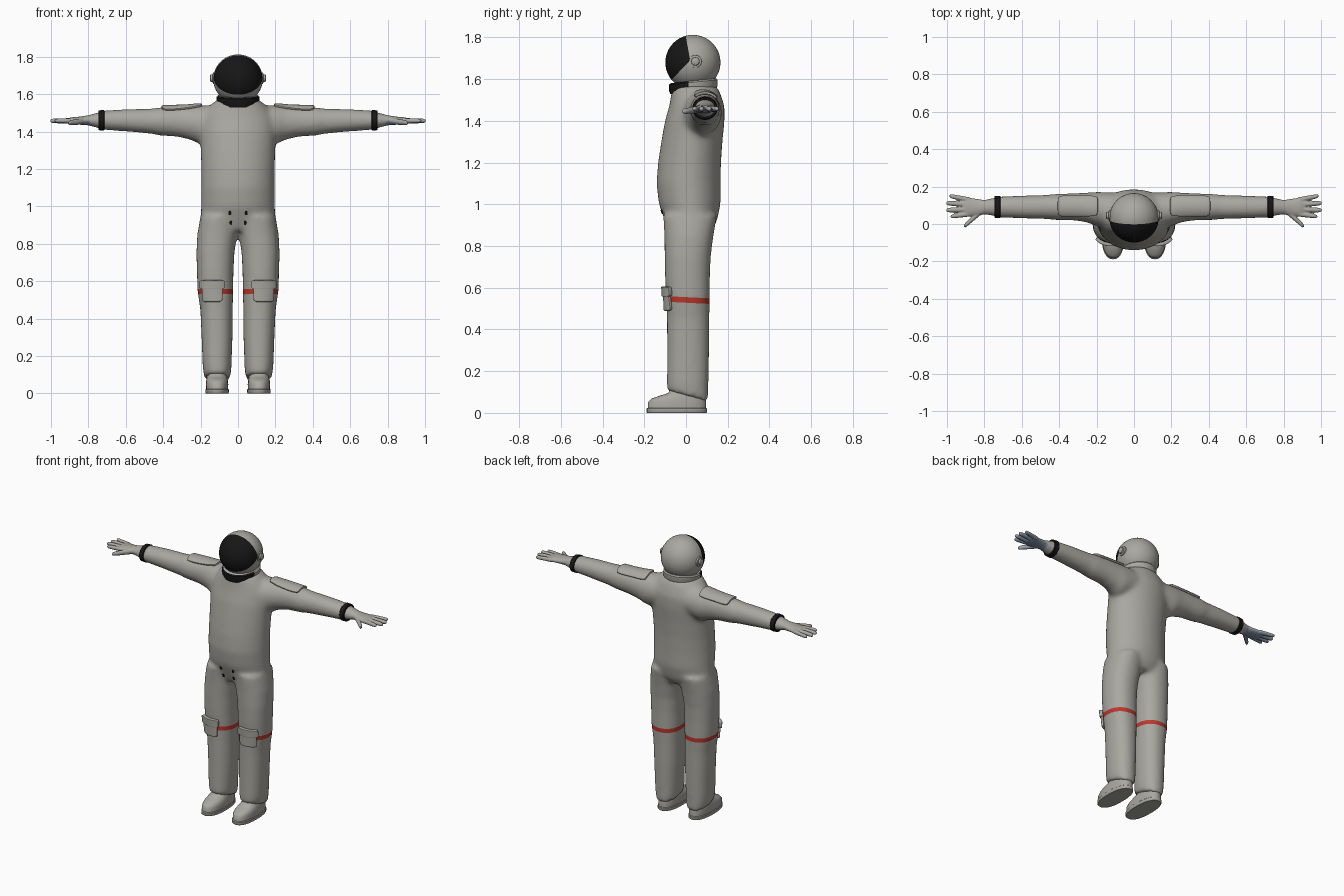
import bpy, bmesh, math
from mathutils import Vector
from mathutils.bvhtree import BVHTree

old = bpy.data.objects.get("Cube")
if old:
    bpy.data.objects.remove(old, do_unlink=True)


def material(name, rgb):
    m = bpy.data.materials.new(name)
    m.use_nodes = True
    m.diffuse_color = (*rgb, 1)
    m.node_tree.nodes["Principled BSDF"].inputs["Base Color"].default_value = (*rgb, 1)
    return m


SUIT = material("suit_grey", (0.40, 0.39, 0.355))
BLACK = material("black", (0.008, 0.008, 0.008))
RED = material("stripe_red", (0.5, 0.04, 0.025))
PALM = material("palm_blue_grey", (0.22, 0.28, 0.37))


def loft(bm, sections, axis="z", side=1, sides=32, power=1.0):
    """Closed tube; section = (position, centre a, centre b, radius a, radius b, tilt)."""
    rings = []
    for pos, ca, cb, ra, rb, *tilt in sections:
        ring = []
        for i in range(sides):
            t = math.tau * i / sides
            c, s = math.cos(t), math.sin(t)
            a = ca + ra * math.copysign(abs(c) ** power, c)
            b = cb + rb * math.copysign(abs(s) ** power, s)
            p = pos + (tilt[0] * s if tilt else 0)
            x, y, z = (a, b, p) if axis == "z" else (p, a, b)
            ring.append(bm.verts.new((side * x, y, z)))
        rings.append(ring)
    for lo, hi in zip(rings, rings[1:]):
        for i in range(sides):
            j = (i + 1) % sides
            bm.faces.new((lo[i], lo[j], hi[j], hi[i]))
    bm.faces.new(rings[0])
    bm.faces.new(rings[-1])


def activate(ob):
    for o in bpy.context.selected_objects:
        o.select_set(False)
    ob.select_set(True)
    bpy.context.view_layer.objects.active = ob


def make(name, bm, mats, recalc=True):
    if recalc:
        bmesh.ops.recalc_face_normals(bm, faces=bm.faces[:])
    me = bpy.data.meshes.new(name)
    bm.to_mesh(me)
    bm.free()
    ob = bpy.data.objects.new(name, me)
    bpy.context.collection.objects.link(ob)
    for m in mats:
        me.materials.append(m)
    return ob


def finish(ob, angle=40):
    activate(ob)
    for m in list(ob.modifiers):
        bpy.ops.object.modifier_apply(modifier=m.name)
    bpy.ops.object.shade_smooth_by_angle(angle=math.radians(angle))


def fuse(ob, voxel, rounds):
    r = ob.modifiers.new("fuse", "REMESH")
    r.mode, r.voxel_size = "VOXEL", voxel
    s = ob.modifiers.new("soften", "SMOOTH")
    s.factor, s.iterations = 0.5, rounds
    finish(ob, 60)


SIDES = (("left", 1), ("right", -1))

# Suit body: torso, arms and legs fused into one skin
bm = bmesh.new()
loft(bm, [(0.87, 0, 0.02, 0.16, 0.1), (0.92, 0, 0.024, 0.2, 0.125), (1.0, 0, 0.018, 0.198, 0.148),
          (1.1, 0, 0.012, 0.197, 0.154), (1.2, 0, 0.017, 0.197, 0.151), (1.3, 0, 0.028, 0.2, 0.147),
          (1.4, 0, 0.042, 0.205, 0.143), (1.47, 0, 0.052, 0.2, 0.133),
          (1.53, 0, 0.048, 0.16, 0.118), (1.57, 0, 0.038, 0.115, 0.108)])
for _, s in SIDES:
    loft(bm, [(0, 0.065, 1.45, 0.1, 0.09), (0.2, 0.08, 1.435, 0.092, 0.105),
              (0.25, 0.088, 1.445, 0.08, 0.091), (0.32, 0.092, 1.452, 0.073, 0.081),
              (0.43, 0.091, 1.454, 0.07, 0.075), (0.45, 0.091, 1.455, 0.066, 0.069),
              (0.6, 0.091, 1.46, 0.062, 0.06), (0.735, 0.091, 1.46, 0.056, 0.051)], "x", s)
    loft(bm, [(0.08, 0.11, 0.007, 0.07, 0.1, -0.027), (0.14, 0.112, 0.008, 0.077, 0.1, -0.01),
              (0.3, 0.112, 0.01, 0.083, 0.101), (0.45, 0.115, 0.01, 0.087, 0.102),
              (0.55, 0.121, 0.01, 0.096, 0.105), (0.65, 0.122, 0.007, 0.098, 0.108),
              (0.75, 0.121, 0.008, 0.102, 0.111), (0.85, 0.111, 0.014, 0.107, 0.118),
              (0.95, 0.1, 0.02, 0.1, 0.13)], "z", s, power=0.9)
body = make("suit_body", bm, [SUIT, RED])
fuse(body, 0.012, 14)

# Red stripe cut around both legs above the knee
bm = bmesh.new()
bm.from_mesh(body.data)
low, high, lean = 0.528, 0.555, Vector((0, 0.05, 1))
for z in (low, high):
    bmesh.ops.bisect_plane(bm, geom=bm.verts[:] + bm.edges[:] + bm.faces[:],
                           plane_co=(0, 0, z), plane_no=lean)
for f in bm.faces:
    f.material_index = int(low < f.calc_center_median().dot(lean) < high)
bm.to_mesh(body.data)
skin = BVHTree.FromBMesh(bm)
bm.free()


def patch(name, centre, size, ray, thick, mat, cells=10, lift=0.0):
    """Plate laid on the suit by projecting a grid along the ray."""
    bm = bmesh.new()
    bmesh.ops.create_grid(bm, x_segments=cells, y_segments=cells, size=1)
    ray = Vector(ray)
    for v in bm.verts:
        u, w = v.co.x * (1 - 0.07 * v.co.y ** 6), v.co.y * (1 - 0.07 * v.co.x ** 6)
        across = Vector((0, 0, 1)) if ray.y else Vector((0, 1, 0))
        p = Vector(centre) + Vector((u * size[0] / 2, 0, 0)) + across * w * size[1] / 2
        hit = skin.ray_cast(p, ray)[0]
        v.co = (hit or p) - ray * lift
    ob = make(name, bm, [mat], recalc=False)
    sol = ob.modifiers.new("thickness", "SOLIDIFY")
    sol.thickness, sol.offset = thick, 1
    bev = ob.modifiers.new("edge", "BEVEL")
    bev.width, bev.segments = min(0.006, thick * 0.4), 2
    finish(ob)


BACK, DOWN = (0, 1, 0), (0, 0, -1)
for name, s in SIDES:
    # Shoulder patch, knee pocket with flap, and waist fasteners
    patch(name + "_shoulder_patch", (s * 0.3, 0.095, 2), (0.215, 0.1), DOWN, 0.013, SUIT)
    patch(name + "_knee_pocket", (s * 0.135, -1, 0.545), (0.1, 0.112), BACK, 0.016, SUIT)
    patch(name + "_pocket_flap", (s * 0.135, -1, 0.582), (0.114, 0.048), BACK, 0.022, SUIT)
    for tag, x, z in (("upper", 0.044, 0.965), ("lower", 0.038, 0.912)):
        patch(f"{name}_{tag}_fastener", (s * x, -1, z), (0.013, 0.02), BACK, 0.006, BLACK, 2)

    # Wrist band
    bm = bmesh.new()
    loft(bm, [(0.714, 0.091, 1.46, 0.057, 0.052), (0.717, 0.091, 1.46, 0.06, 0.055),
              (0.743, 0.091, 1.46, 0.059, 0.053), (0.746, 0.091, 1.46, 0.056, 0.05)], "x", s)
    finish(make(name + "_wrist_band", bm, [BLACK]))

    # Glove: cuff and palm, four fingers and a thumb
    bm = bmesh.new()
    loft(bm, [(0.735, 0.091, 1.46, 0.05, 0.044), (0.77, 0.091, 1.46, 0.043, 0.035),
              (0.8, 0.09, 1.46, 0.038, 0.027), (0.84, 0.088, 1.458, 0.046, 0.022),
              (0.89, 0.09, 1.457, 0.052, 0.019), (0.915, 0.092, 1.456, 0.044, 0.013)], "x", s)
    digits = [(0.88, 0.129, 0.987, 0.15, 0.013), (0.88, 0.104, 1.004, 0.112, 0.014),
              (0.88, 0.078, 1.004, 0.074, 0.014), (0.88, 0.054, 0.98, 0.04, 0.013),
              (0.815, 0.07, 0.908, -0.012, 0.016)]
    for x0, y0, x1, y1, r in digits:
        drop = 0.012 if y1 < 0 else 0.0
        rings = []
        for t, k in ((0, 1.1), (0.5, 1), (0.85, 0.9), (0.96, 0.7), (1, 0.35)):
            rings.append((x0 + (x1 - x0) * t, y0 + (y1 - y0) * t,
                          1.457 - drop * t, r * k, r * k))
        loft(bm, rings, "x", s, 16)
    glove = make(name + "_glove", bm, [SUIT, PALM])
    fuse(glove, 0.004, 3)
    for f in glove.data.polygons:
        f.material_index = int(f.normal.z < -0.2 and abs(f.center.x) > 0.79)

    # Boot and its sole
    bm = bmesh.new()
    loft(bm, [(0.015, 0.112, -0.043, 0.059, 0.14), (0.05, 0.112, -0.043, 0.06, 0.14),
              (0.068, 0.112, -0.036, 0.058, 0.13), (0.083, 0.112, -0.018, 0.055, 0.106),
              (0.095, 0.112, 0.0, 0.053, 0.085), (0.14, 0.112, 0.008, 0.052, 0.075)],
         "z", s, power=0.85)
    finish(make(name + "_boot", bm, [SUIT]), 60)
    bm = bmesh.new()
    loft(bm, [(0, 0.112, -0.044, 0.06, 0.142), (0.004, 0.112, -0.044, 0.063, 0.145),
              (0.02, 0.112, -0.044, 0.063, 0.145), (0.024, 0.112, -0.044, 0.059, 0.14)],
         "z", s, power=0.85)
    finish(make(name + "_sole", bm, [SUIT]))

    # Helmet hinge
    bm = bmesh.new()
    loft(bm, [(0.11, 0.045, 1.685, 0.032, 0.032), (0.134, 0.045, 1.685, 0.03, 0.03),
              (0.136, 0.045, 1.685, 0.02, 0.02), (0.146, 0.045, 1.685, 0.019, 0.019),
              (0.149, 0.045, 1.685, 0.015, 0.015)], "x", s, 24)
    finish(make(name + "_helmet_hinge", bm, [SUIT]))

# Helmet, with the visor cut out of the shell by two planes
bm = bmesh.new()
bmesh.ops.create_uvsphere(bm, u_segments=48, v_segments=32, radius=0.132)
bmesh.ops.translate(bm, verts=bm.verts[:], vec=(0, 0.033, 1.68))
corner = Vector((0, 0.02, 1.69))
cuts = [Vector((0, -0.98, -0.18)), Vector((0, -0.72, 0.69))]
for n in cuts:
    bmesh.ops.bisect_plane(bm, geom=bm.verts[:] + bm.edges[:] + bm.faces[:],
                           plane_co=corner, plane_no=n)
for f in bm.faces:
    d = f.calc_center_median() - corner
    f.material_index = int(all(d.dot(n) > 0 for n in cuts))
finish(make("helmet", bm, [SUIT, BLACK]))

# Neck ring with a black chin section
bm = bmesh.new()
loft(bm, [(1.54, 0, 0.035, 0.108, 0.11, 0.012), (1.555, 0, 0.035, 0.114, 0.116, 0.012),
          (1.585, 0, 0.035, 0.115, 0.117, 0.012), (1.592, 0, 0.035, 0.108, 0.11, 0.012)])
for f in bm.faces:
    f.material_index = int(f.calc_center_median().y < 0.012)
finish(make("neck_ring", bm, [SUIT, BLACK]))
